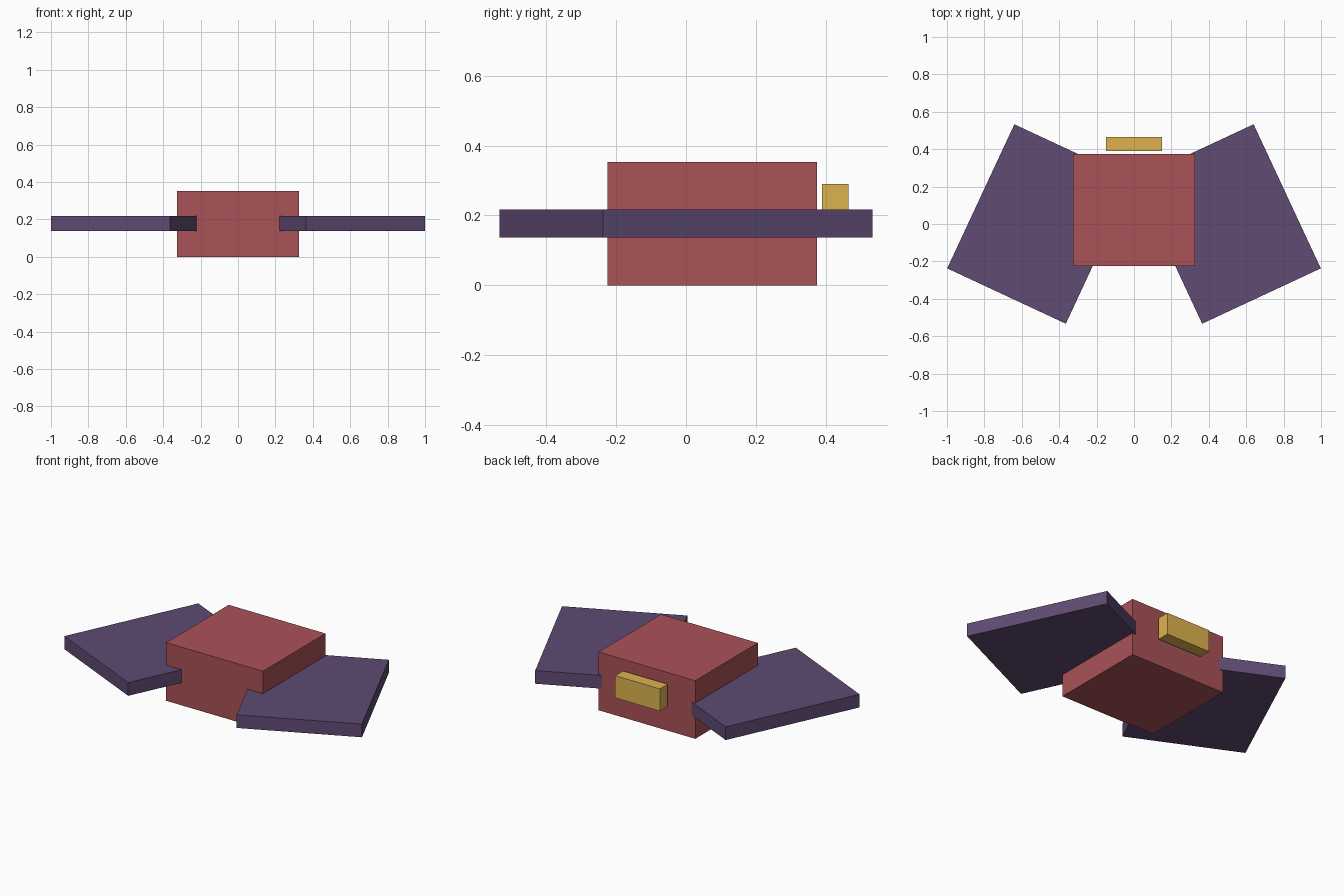
import bpy
from math import radians

if "Cube" in bpy.data.objects:
    bpy.data.objects.remove(bpy.data.objects["Cube"])


def material(name, rgb):
    m = bpy.data.materials.new(name)
    m.diffuse_color = (*rgb, 1)
    m.use_nodes = True
    m.node_tree.nodes["Principled BSDF"].inputs["Base Color"].default_value = m.diffuse_color
    return m


def box(name, center, size, mat, turn=0):
    bpy.ops.mesh.primitive_cube_add(size=1, location=center, rotation=(0, 0, radians(turn)))
    ob = bpy.context.object
    ob.name = name
    ob.scale = size
    ob.data.materials.append(mat)
    return ob


red = material("red", (0.40, 0.085, 0.095))
purple = material("purple", (0.115, 0.07, 0.17))
yellow = material("yellow", (0.72, 0.45, 0.08))

# Central body
box("body", (0, 0.075, 0.1765), (0.65, 0.60, 0.353), red)

# Swept slabs on each side, running into the body
for side, name in ((1, "right_wing"), (-1, "left_wing")):
    box(name, (0.502 * side, 0, 0.177), (0.70, 0.85, 0.08), purple, 25 * side)

# Small bar floating just behind the body
box("rear_bar", (0, 0.427, 0.223), (0.30, 0.075, 0.135), yellow)
